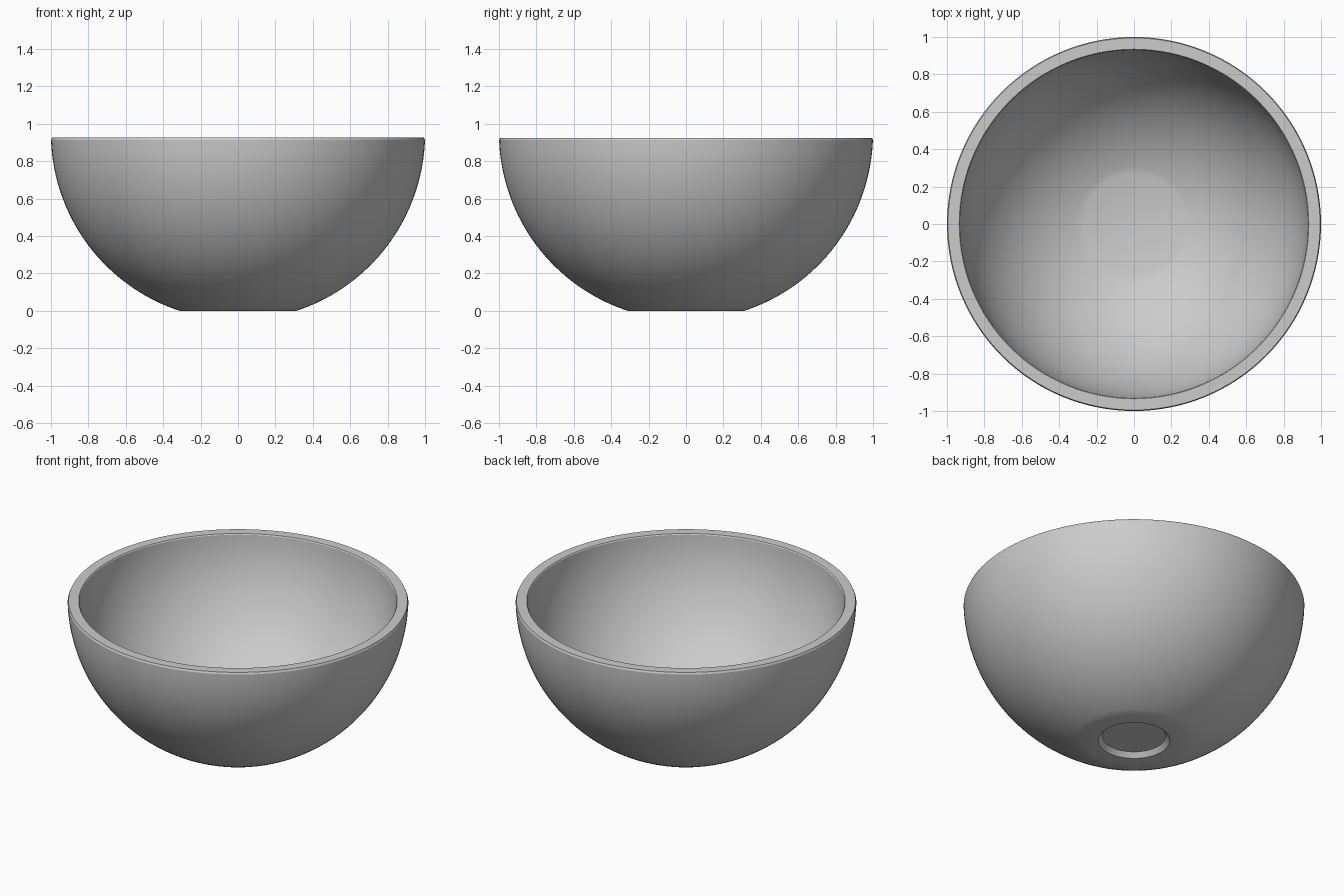
import bpy
import bmesh
from math import asin, cos, sin, pi, sqrt, radians

cube = bpy.data.objects.get("Cube")
if cube:
    bpy.data.objects.remove(cube, do_unlink=True)

CENTRE, RIM = 0.95, 0.925
OUTER, INNER = 1.0, 0.93
FLOOR, RECESS = 0.06, 0.03
SEGMENTS = 128


def arc(radius, z_from, z_to, steps):
    """Points (r, z) on a sphere section between two heights."""
    a, b = (asin((z - CENTRE) / radius) for z in (z_from, z_to))
    angles = [a + (b - a) * i / steps for i in range(steps + 1)]
    return [(radius * cos(t), CENTRE + radius * sin(t)) for t in angles]


# Cross-section: recessed foot, outer wall, softened rim, inner wall, floor
profile = [(0, RECESS), (0.185, RECESS), (0.21, 0)]
profile += arc(OUTER, 0, RIM - 0.012, 32)
profile += [(OUTER - 0.006, RIM), (INNER + 0.004, RIM)]
profile += arc(INNER, RIM - 0.006, FLOOR, 32)
profile += [(0, FLOOR)]

# Spin the section into a closed bowl
bm = bmesh.new()
verts = [bm.verts.new((r, 0, z)) for r, z in profile]
edges = [bm.edges.new(pair) for pair in zip(verts, verts[1:])]
bmesh.ops.spin(bm, geom=verts + edges, cent=(0, 0, 0), axis=(0, 0, 1),
               angle=2 * pi, steps=SEGMENTS)
bmesh.ops.remove_doubles(bm, verts=bm.verts, dist=0.0005)
bmesh.ops.recalc_face_normals(bm, faces=bm.faces)
mesh = bpy.data.meshes.new("bowl")
bm.to_mesh(mesh)
bm.free()

bowl = bpy.data.objects.new("bowl", mesh)
bpy.context.collection.objects.link(bowl)

# Plain grey finish
grey = bpy.data.materials.new("light grey")
grey.use_nodes = True
colour = (0.6, 0.6, 0.6, 1)
grey.diffuse_color = colour
grey.node_tree.nodes["Principled BSDF"].inputs["Base Color"].default_value = colour
mesh.materials.append(grey)

# Smooth walls with crisp rim and foot
bpy.ops.object.select_all(action="DESELECT")
bowl.select_set(True)
bpy.context.view_layer.objects.active = bowl
bpy.ops.object.shade_smooth_by_angle(angle=radians(25))
